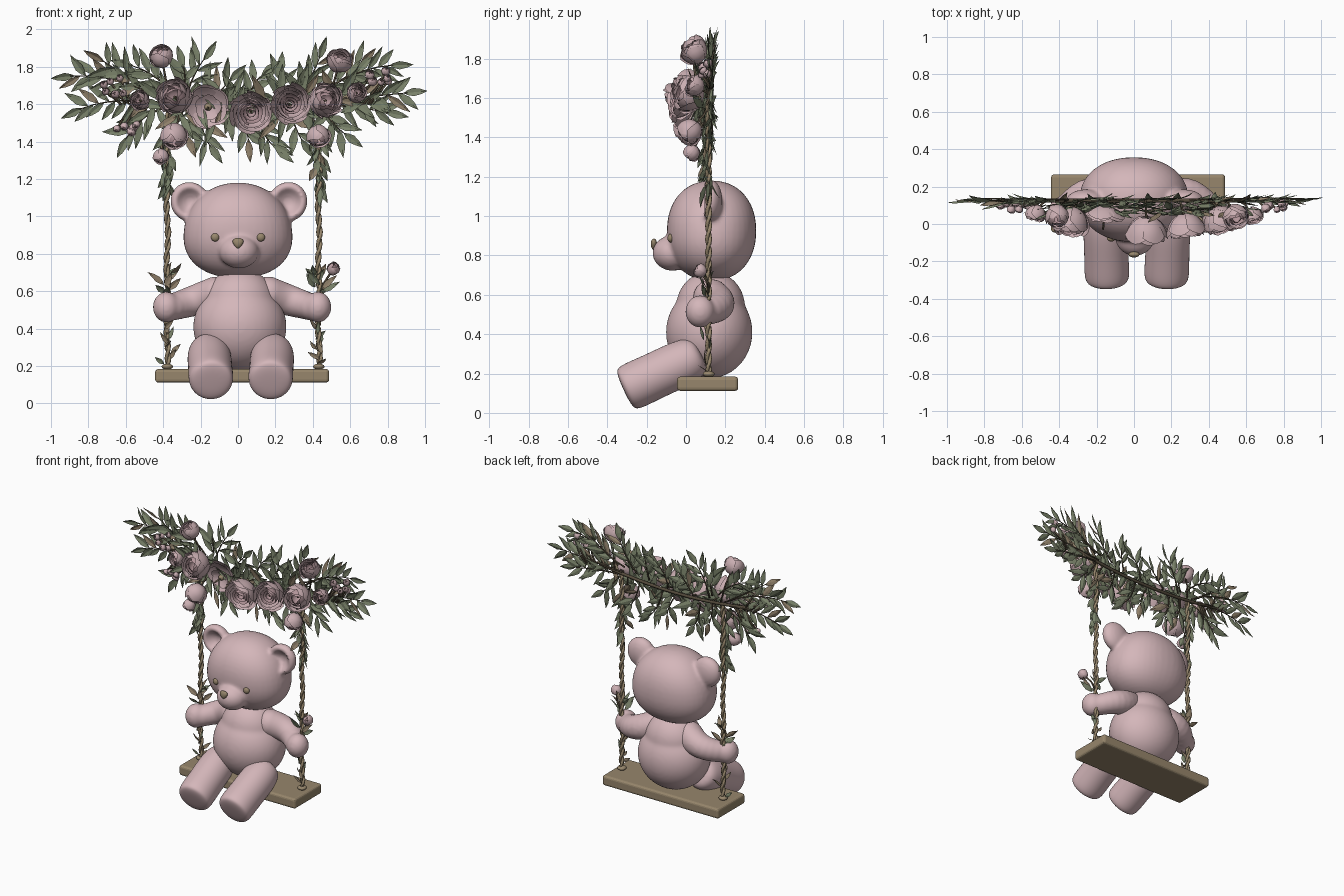
import bpy, bmesh, math, random
from mathutils import Vector, Matrix

random.seed(4)
if "Cube" in bpy.data.objects:
    bpy.data.objects.remove(bpy.data.objects["Cube"], do_unlink=True)
rnd = random.uniform


def material(name, rgb):
    m = bpy.data.materials.new(name)
    m.use_nodes = True
    m.diffuse_color = (*rgb, 1)
    m.node_tree.nodes["Principled BSDF"].inputs["Base Color"].default_value = (*rgb, 1)
    return m


PLUSH = material("plush pink", (0.66, 0.47, 0.49))
PETAL = material("petal pink", (0.60, 0.43, 0.45))
HEART = material("petal heart mauve", (0.45, 0.30, 0.32))
LEAF = material("sage leaf", (0.19, 0.22, 0.14))
DRY = material("dry leaf", (0.27, 0.21, 0.14))
STEM = material("stem brown", (0.09, 0.07, 0.045))
WOOD = material("wood tan", (0.31, 0.24, 0.15))


def finish(name, bm, mats, smooth=True):
    me = bpy.data.meshes.new(name)
    bm.to_mesh(me)
    bm.free()
    for m in mats:
        me.materials.append(m)
    if smooth:
        me.shade_smooth()
    ob = bpy.data.objects.new(name, me)
    bpy.context.collection.objects.link(ob)
    return ob


def ellipsoid(bm, c, r, shape=None, turn=0):
    """Scaled sphere; shape is an optional function bending the unit sphere."""
    vs = bmesh.ops.create_uvsphere(bm, u_segments=40, v_segments=24, radius=1)["verts"]
    rot = Matrix.Rotation(turn, 3, 'Y')
    for v in vs:
        p = shape(v.co) if shape else v.co
        v.co = Vector(c) + rot @ Vector((p.x * r[0], p.y * r[1], p.z * r[2]))


def loft(bm, pts, radii, sides=8, mat=0):
    """Closed round tube through pts."""
    pts, rings = [Vector(p) for p in pts], []
    for i, p in enumerate(pts):
        d = pts[min(i + 1, len(pts) - 1)] - pts[max(i - 1, 0)]
        q = d.to_track_quat('Z', 'Y')
        rings.append([bm.verts.new(p + q @ Vector((math.cos(a), math.sin(a), 0)) * radii[i])
                      for a in (math.tau * k / sides for k in range(sides))])
    faces = [bm.faces.new((a[k], a[(k + 1) % sides], b[(k + 1) % sides], b[k]))
             for a, b in zip(rings, rings[1:]) for k in range(sides)]
    faces += [bm.faces.new(rings[0][::-1]), bm.faces.new(rings[-1])]
    for f in faces:
        f.material_index = mat


def melt(ob, rounds):
    """Fuse overlapping volumes into one soft skin."""
    m = ob.modifiers.new("fuse", 'REMESH')
    m.mode, m.voxel_size, m.use_smooth_shade = 'VOXEL', 0.011, True
    s = ob.modifiers.new("soften", 'SMOOTH')
    s.iterations, s.factor = rounds, 0.5


# ---- bear: head with muzzle and cupped ears
def puffed(v):
    p = Vector([math.copysign(abs(k) ** 0.92, k) for k in v])
    p.x *= 1 - 0.1 * p.z
    return p


def cupped(v):
    rho = math.hypot(v.x, v.z)
    if v.y < 0 and rho < 0.75:
        return Vector((v.x, v.y + 1.25 * (1 - (rho / 0.75) ** 2), v.z))
    return v


bm = bmesh.new()
ellipsoid(bm, (0, 0.13, 0.925), (0.29, 0.227, 0.255), puffed)
ellipsoid(bm, (0.005, -0.068, 0.812), (0.106, 0.102, 0.09))
for s in (-1, 1):
    ellipsoid(bm, (0.005 + s * 0.262, 0.125, 1.078), (0.104, 0.06, 0.108), cupped, s * 0.5)
melt(finish("head", bm, [PLUSH]), 6)

bm = bmesh.new()
ellipsoid(bm, (0.01, 0.118, 0.41), (0.25, 0.22, 0.235))
ellipsoid(bm, (0.01, 0.125, 0.54), (0.195, 0.175, 0.18))
melt(finish("body", bm, [PLUSH]), 14)

bm = bmesh.new()
ellipsoid(bm, (0, -0.163, 0.857), (0.036, 0.016, 0.028),
          lambda v: Vector((v.x * (0.75 + 0.3 * v.z), v.y, v.z)))
finish("nose", bm, [WOOD])

for s, side in ((-1, "right"), (1, "left")):
    bm = bmesh.new()
    ellipsoid(bm, (s * 0.122, -0.078, 0.888), (0.022, 0.016, 0.022))
    finish(side + "_eye", bm, [WOOD])

    # arm bends back at the elbow and reaches forward to the rope
    bm = bmesh.new()
    for i in range(9):
        t = i / 8
        x = 0.14 + 0.23 * t
        ellipsoid(bm, (0.022 + s * x, 0.13 + 0.07 * math.sin(t * 2.6) - 0.07 * t, 0.585 - 0.07 * t),
                  [0.094 - 0.022 * t] * 3)
    ellipsoid(bm, (0.022 + s * 0.405, 0.072, 0.515), (0.072, 0.075, 0.082))
    melt(finish(side + "_arm", bm, [PLUSH]), 6)

    # leg is a thick soft tube ending in a blunt sole
    bm = bmesh.new()
    hip, foot = Vector((0.015 + s * 0.172, 0.08, 0.30)), Vector((0.015 + s * 0.158, -0.31, 0.118))
    prof = [(0, 0.06), (0.06, 0.11), (0.3, 0.125), (0.6, 0.122), (0.85, 0.126),
            (0.96, 0.122), (1.0, 0.105), (1.015, 0.05)]
    loft(bm, [hip.lerp(foot, t) for t, r in prof], [r for t, r in prof], 12)
    ob = finish(side + "_leg", bm, [PLUSH])
    ob.modifiers.new("round", 'SUBSURF').levels = 2
    ob.modifiers["round"].render_levels = 2

# ---- swing: seat and twisted ropes with a knot
bm = bmesh.new()
bmesh.ops.create_cube(bm, size=1)
for v in bm.verts:
    v.co = Vector((0.022 + v.co.x * 0.93, 0.11 + v.co.y * 0.31, 0.148 + v.co.z * 0.072))
ob = finish("seat", bm, [WOOD], False)
b = ob.modifiers.new("edge", 'BEVEL')
b.width, b.segments = 0.016, 3

ROPES = (-0.378, 0.432)
for x, side in zip(ROPES, ("right", "left")):
    bm = bmesh.new()
    for k in range(2):
        pts = []
        for i in range(121):
            a = i * 0.55 + k * math.pi
            pts.append((x + 0.008 * math.cos(a) + 0.004 * math.sin(i * 0.23), 0.115 + 0.008 * math.sin(a),
                        0.175 + i * 0.0118))
        loft(bm, pts, [0.0105] * len(pts), 6)
    ellipsoid(bm, (x, 0.115, 0.197), (0.03, 0.03, 0.016))
    finish(side + "_rope", bm, [WOOD])

# ---- foliage
leaves, stems = bmesh.new(), bmesh.new()


def leaf(base, d, length, width, dry=0.12, tilt=0.5):
    """Pointed leaf folded along its midrib, facing mostly front."""
    d = d.normalized()
    n = Vector((rnd(-tilt, tilt), -1, rnd(-tilt, tilt)))
    side = d.cross(n).normalized()
    n = side.cross(d)
    bend, mat = rnd(-0.2, 0.2) * length, int(random.random() < dry)
    rows = [[leaves.verts.new(base + d * t * length + side * w * width * k / 2
                              + n * (bend * t * t + 0.12 * width * abs(k)))
             for k in (-1, 0, 1)] for t, w in ((0.18, 0.6), (0.42, 1), (0.72, 0.65))]
    root, tip = leaves.verts.new(base), leaves.verts.new(base + d * length + n * bend)
    fs = []
    for k in (0, 1):
        fs.append((root, rows[0][k + 1], rows[0][k]))
        fs += [(a[k], a[k + 1], c[k + 1], c[k]) for a, c in zip(rows, rows[1:])]
        fs.append((rows[2][k], rows[2][k + 1], tip))
    for f in fs:
        leaves.faces.new(f).material_index = mat


def sprig(x0, z0, x1, z1, y=0.13):
    """Stem with alternate leaves and one at the tip."""
    a, c = Vector((x0, y, z0)), Vector((x1, y + rnd(-0.012, 0.012), z1))
    run = c - a
    sag = Vector((-run.z, 0, run.x)) * rnd(-0.12, 0.12)
    at = lambda t: a.lerp(c, t) + sag * 4 * t * (1 - t)
    loft(stems, [at(t * 0.84 / 5) for t in range(6)], [0.006 - 0.0007 * t for t in range(6)], 5)
    n = max(4, int(run.length / 0.042))
    for i in range(1, n):
        t, s = 0.12 + 0.68 * i / n, (-1) ** i
        d = Matrix.Rotation(s * rnd(0.5, 0.85), 3, 'Y') @ run.normalized()
        leaf(at(t), d + Vector((0, rnd(-0.12, 0.06), 0)), rnd(0.12, 0.17), rnd(0.036, 0.05))
    leaf(at(0.8), c - at(0.8), max(0.13, run.length * 0.2), 0.045)


SPRIGS = [(-.4, 1.62, -1.0, 1.74), (-.45, 1.65, -.78, 1.87), (-.45, 1.6, -.92, 1.54), (-.35, 1.66, -.62, 1.82),
          (-.4, 1.58, -.62, 1.37), (.42, 1.62, 1.0, 1.67), (.45, 1.66, .91, 1.81), (.4, 1.66, .7, 1.86),
          (.45, 1.6, .87, 1.54), (.3, 1.64, .45, 1.9), (.2, 1.62, .23, 1.79), (.05, 1.6, .16, 1.78),
          (-.28, 1.62, -.15, 1.88), (-.15, 1.6, -.02, 1.75), (-.3, 1.64, -.3, 1.83), (.1, 1.56, .24, 1.33),
          (-.2, 1.56, -.13, 1.35), (0, 1.55, .06, 1.38), (.28, 1.57, .36, 1.38), (.45, 1.58, .6, 1.42),
          (-.3, 1.58, -.26, 1.4)]
for s in SPRIGS:
    sprig(*s)

# main branch and dense backing leaves
loft(stems, [(-0.6 + 0.1 * i, 0.125, 1.58 + 0.05 * ((i - 6) / 6) ** 2) for i in range(13)], [0.011] * 13, 6)
for i in range(110):
    x, a = rnd(-0.52, 0.56), rnd(0, math.tau)
    leaf(Vector((x, rnd(0.06, 0.13), 1.6 + rnd(-0.07, 0.07))),
         Vector((math.cos(a), rnd(-0.35, 0.1), math.sin(a))), rnd(0.12, 0.18), rnd(0.04, 0.055))

# leaves trailing along both ropes: (low, high, count, size, dryness)
for x in ROPES:
    for lo, hi, n, size, dry in ((1.16, 1.5, 20, 0.12, 0.1), (0.58, 0.70, 9, 0.1, 0.4), (0.21, 0.42, 8, 0.075, 0.5)):
        for i in range(n):
            d = Vector((rnd(-0.8, 0.8), rnd(-0.6, 0.3), -1 if lo > 1 else rnd(0.2, 1)))
            leaf(Vector((x + rnd(-0.02, 0.02), rnd(0.09, 0.13), lo + (hi - lo) * i / n)), d,
                 size * rnd(0.75, 1.15), size * 0.36, dry, 0.9)

# ---- blossoms: layers are (petals, scale, start angle, end angle, heart?)
KINDS = {
    "rose": [(6, 1, .3, 1.7, 0), (6, .87, .4, 1.85, 0), (5, .72, .5, 1.95, 0), (5, .56, .6, 2.0, 1),
             (4, .4, .6, 2.1, 1), (3, .24, .5, 2.3, 1)],
    "peony": [(5, 1, .1, 2.0, 0), (5, .93, .1, 2.2, 0), (5, .82, .2, 2.35, 0), (4, .68, .3, 2.5, 1), (3, .5, .3, 2.6, 1)],
    "bud": [(4, 1, .02, 2.35, 0), (4, .92, .1, 2.6, 0), (3, .82, .2, 2.9, 1)],
    "open": [(5, 1.35, .05, .95, 0), (5, 1.15, .05, 1.0, 0), (5, .8, .05, .9, 0)],
}


def blossom(kind, x, y, z, R):
    bm, c = bmesh.new(), Vector((x, y, z))
    lift = max(-1.2, min(1.6, (z - 1.6) * 6)) if z > 1 else 0.6
    q = Vector((x * 0.45, -1, lift)).to_track_quat('Z', 'Y')
    for n, s, t0, t1, heart in KINDS[kind]:
        turn = rnd(0, math.tau)
        for p in range(n):
            half, size, grid = math.pi / n * 1.25, R * s * rnd(0.95, 1.04), []
            for j in range(6):
                v = j / 5
                row = []
                for i in range(7):
                    u = i / 3 - 1
                    t = t0 + v * (t1 - t0) * (1 - 0.2 * u * u + 0.06 * (1 - abs(u)))
                    phi = turn + math.tau * p / n + u * half
                    rad = size * math.sin(t) * (1 + 0.07 * u + 0.1 * v ** 5)
                    row.append(bm.verts.new(c + q @ Vector((rad * math.cos(phi), rad * math.sin(phi),
                                                            -size * math.cos(t)))))
                grid.append(row)
            for a, b in zip(grid, grid[1:]):
                for i in range(6):
                    bm.faces.new((a[i], a[i + 1], b[i + 1], b[i])).material_index = heart
    if kind == "open":
        k = len(bm.faces)
        ellipsoid(bm, c + q @ Vector((0, 0, -0.7 * R)), [0.2 * R] * 3)
        for f in list(bm.faces)[k:]:
            f.material_index = 2
    finish(kind + "_blossom", bm, [PETAL, HEART, WOOD])
    anchor = Vector((x * 0.88, 0.125, 1.6)) if z > 1 else Vector((ROPES[1], 0.115, z - 0.12))
    loft(stems, [c, c.lerp(anchor, 0.5) + Vector((0, 0.02, 0)), anchor], [0.006] * 3, 5)


for f in [("bud", -.41, .04, 1.855, .062), ("peony", .545, .04, 1.835, .068), ("peony", -.34, .0, 1.64, .092),
          ("open", -.165, -.03, 1.575, .1), ("rose", .07, -.06, 1.555, .105), ("rose", .28, -.04, 1.6, .1),
          ("peony", .47, .01, 1.62, .09), ("peony", .635, .04, 1.66, .052), ("bud", -.34, .01, 1.43, .072),
          ("bud", .43, .02, 1.43, .062), ("bud", -.41, .03, 1.32, .042), ("peony", -.525, .05, 1.62, .052),
          ("bud", .51, .07, .72, .034)]:
    blossom(*f)

# little bud clusters near both ends
for x, z in ((-.67, 1.69), (-.6, 1.49), (.76, 1.76)):
    for i in range(6):
        blossom("bud", x + rnd(-.06, .06), rnd(.06, .11), z + rnd(-.055, .055), rnd(.017, .026))

finish("leaves", leaves, [LEAF, DRY], False)
finish("stems", stems, [STEM])
